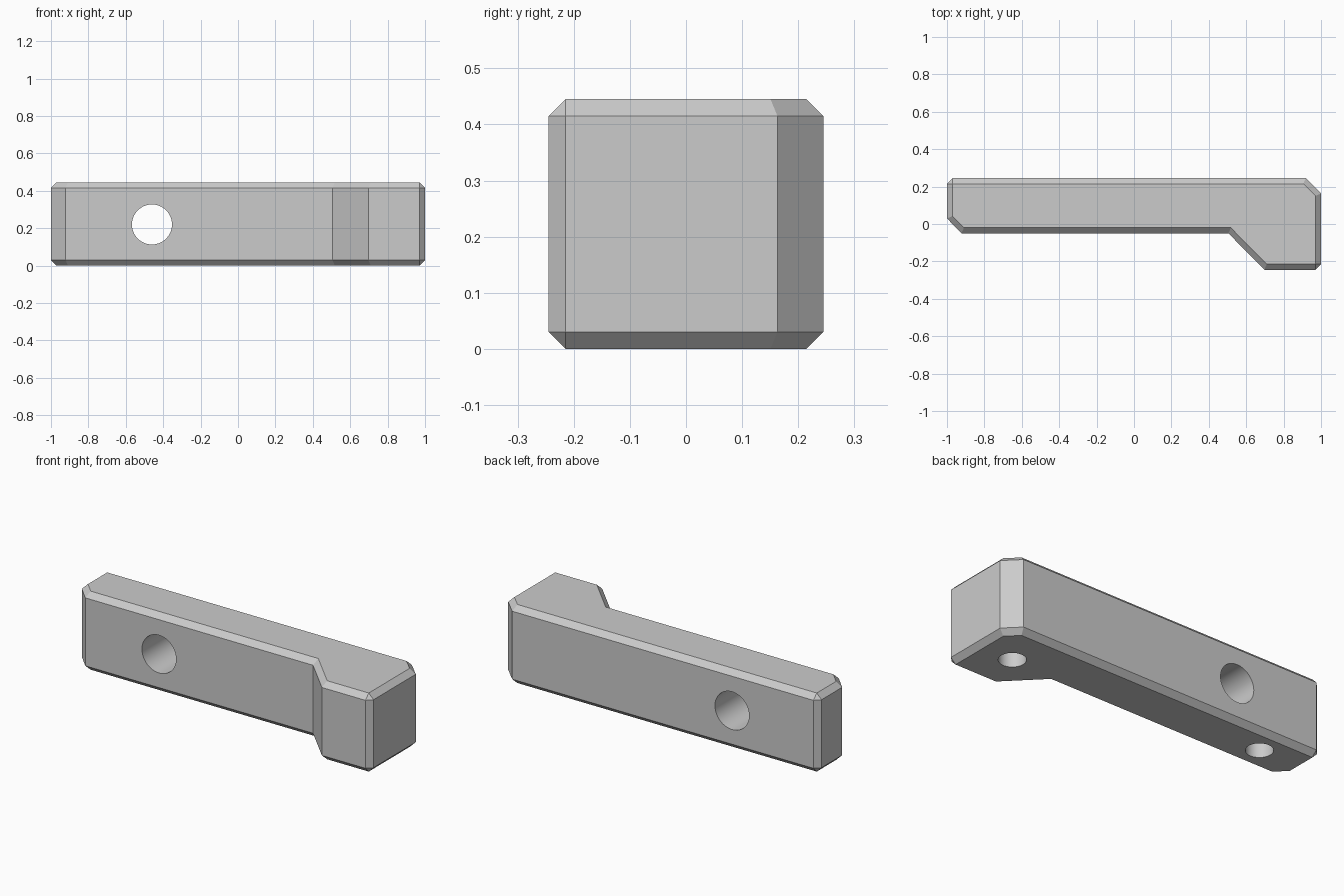
import bpy
import bmesh
from math import pi
from mathutils import Matrix

if "Cube" in bpy.data.objects:
    bpy.data.objects.remove(bpy.data.objects["Cube"], do_unlink=True)

HEIGHT = 0.445
EDGE = 0.03

grey = bpy.data.materials.new("plain grey")
grey.use_nodes = True
colour = (0.6, 0.6, 0.6, 1)
grey.diffuse_color = colour
grey.node_tree.nodes["Principled BSDF"].inputs["Base Color"].default_value = colour


def add_object(name, bm):
    mesh = bpy.data.meshes.new(name)
    bm.to_mesh(mesh)
    bm.free()
    mesh.materials.append(grey)
    obj = bpy.data.objects.new(name, mesh)
    bpy.context.collection.objects.link(obj)
    return obj


def drill(name, centre, radius, length, rotation=Matrix()):
    bm = bmesh.new()
    bmesh.ops.create_cone(bm, cap_ends=True, segments=64, radius1=radius,
                          radius2=radius, depth=length,
                          matrix=Matrix.Translation(centre) @ rotation)
    obj = add_object(name, bm)
    obj.hide_render = True
    return obj


# Bar with a stepped end, extruded from its plan outline
outline = [(-1, 0.03), (-0.922, -0.05), (0.505, -0.05), (0.697, -0.245),
           (1, -0.245), (1, 0.163), (0.918, 0.245), (-1, 0.245)]
bm = bmesh.new()
base = bm.faces.new([bm.verts.new((x, y, 0)) for x, y in outline])
top = bmesh.ops.extrude_face_region(bm, geom=[base])["geom"]
bmesh.ops.translate(bm, vec=(0, 0, HEIGHT),
                    verts=[v for v in top if isinstance(v, bmesh.types.BMVert)])
bmesh.ops.recalc_face_normals(bm, faces=bm.faces)
# Chamfer the rims and the square corners only
square = [e for e in bm.edges if e.calc_face_angle() > 1.2]
bmesh.ops.bevel(bm, geom=square, offset=EDGE, offset_type='OFFSET',
                segments=1, affect='EDGES', clamp_overlap=True)
bar = add_object("stepped_bar", bm)

# Cross hole through the bar, and two blind holes in the underside
drills = [
    drill("cross_hole_cutter", (-0.46, 0, 0.22), 0.107, 1, Matrix.Rotation(pi / 2, 4, 'X')),
    drill("step_hole_cutter", (0.785, 0, 0), 0.07, 0.4),
    drill("arm_hole_cutter", (-0.725, 0.1, 0), 0.07, 0.4),
]
bpy.ops.object.select_all(action='DESELECT')
bpy.context.view_layer.objects.active = bar
bar.select_set(True)
for cutter in drills:
    cut = bar.modifiers.new(cutter.name, 'BOOLEAN')
    cut.operation = 'DIFFERENCE'
    cut.solver = 'EXACT'
    cut.object = cutter
    bpy.ops.object.modifier_apply(modifier=cut.name)
    bpy.data.objects.remove(cutter, do_unlink=True)

# Smooth hole walls, crisp chamfers
bpy.ops.object.shade_smooth_by_angle(angle=pi / 9)
